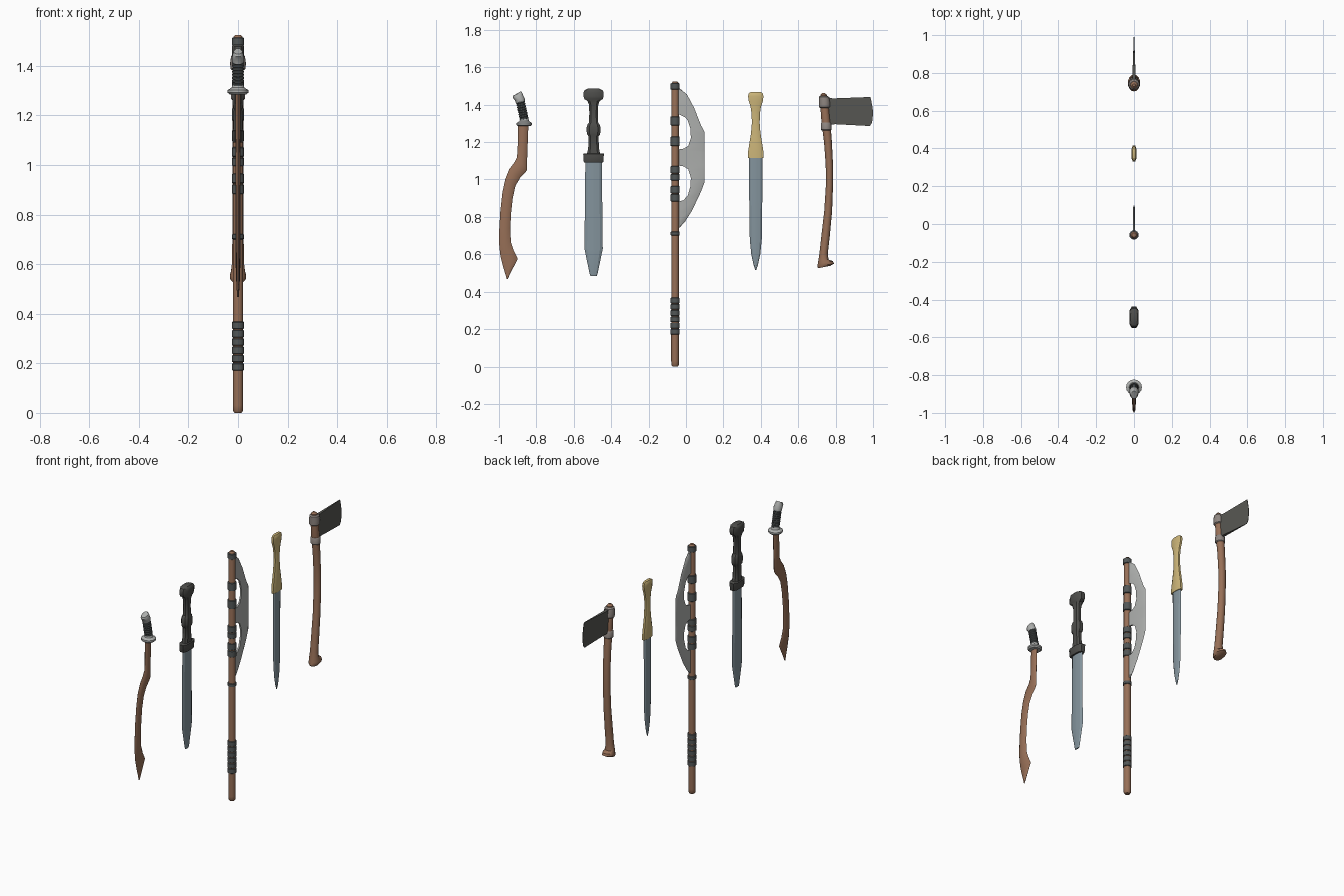
import bpy, bmesh, math


def mat(name, r, g, b):
    m = bpy.data.materials.new(name)
    m.diffuse_color = (r, g, b, 1)
    return m


BROWN = mat("copper brown", 0.31, 0.16, 0.095)
STEEL = mat("blue steel", 0.23, 0.295, 0.335)
SILVER = mat("pale silver", 0.42, 0.43, 0.42)
DARK = mat("dark grey", 0.075, 0.075, 0.07)
BAND = mat("wrap grey", 0.085, 0.095, 0.095)
GOLD = mat("pale gold", 0.60, 0.46, 0.19)
CLASP = mat("warm grey", 0.27, 0.235, 0.215)
IRON = mat("axe iron", 0.095, 0.095, 0.085)

# Cross-sections: u runs across the width, v through the thickness
ROUND = [(math.cos(math.tau * i / 16), math.sin(math.tau * i / 16)) for i in range(16)]
OCT = [(1, .5), (.6, 1), (-.6, 1), (-1, .5), (-1, -.5), (-.6, -1), (.6, -1), (1, -.5)]
BLADE = [(1, 0), (.7, .7), (.15, 1), (-.15, 1), (-.7, .7), (-1, 0),
         (-.7, -.7), (-.15, -1), (.15, -1), (.7, -.7)]
WEDGE = [(1, 0), (.7, 1), (-1, 1), (-1, -1), (.7, -1)]
TAPER = [(1, .1), (-1, 1), (-1, -1), (1, -.1)]


def loft(name, rows, section, material, angle=35):
    """Skin rows of (left y, left z, right y, right z, half thickness)."""
    bm = bmesh.new()
    rings = []
    for ly, lz, ry, rz, hx in rows:
        rings.append([bm.verts.new((v * hx, (ly + ry) / 2 + u * (ry - ly) / 2,
                                    (lz + rz) / 2 + u * (rz - lz) / 2)) for u, v in section])
    n = len(section)
    for a, b in zip(rings, rings[1:]):
        for i in range(n):
            j = (i + 1) % n
            bm.faces.new((a[i], a[j], b[j], b[i]))
    bm.faces.new(rings[0])
    bm.faces.new(rings[-1])
    bmesh.ops.recalc_face_normals(bm, faces=bm.faces)
    me = bpy.data.meshes.new(name)
    bm.to_mesh(me)
    bm.free()
    me.materials.append(material)
    me.shade_smooth()
    me.set_sharp_from_angle(angle=math.radians(angle))
    ob = bpy.data.objects.new(name, me)
    bpy.context.collection.objects.link(ob)
    return ob


def stack(name, rows, section, material, angle=35):
    """Level rows of (z, centre y, half width, half thickness)."""
    return loft(name, [(y - w, z, y + w, z, t) for z, y, w, t in rows], section, material, angle)


# --- Sickle sword: curved copper blade
loft("sickle_blade", [
    (-.897, 1.30, -.842, 1.30, .011), (-.899, 1.19, -.847, 1.17, .011),
    (-.903, 1.12, -.851, 1.05, .011), (-.918, 1.09, -.861, 1.035, .011),
    (-.945, 1.055, -.886, 1.01, .010), (-.967, 1.00, -.912, .965, .010),
    (-.982, .93, -.926, .90, .009), (-.993, .83, -.935, .82, .009),
    (-.999, .73, -.939, .74, .009), (-1.0, .66, -.936, .665, .009),
    (-.993, .595, -.921, .62, .008), (-.980, .54, -.899, .575, .007),
    (-.968, .50, -.928, .52, .006), (-.958, .467, -.954, .467, .003)], BLADE, BROWN)
# Guard disc, tilted wrapped grip and pommel
stack("sickle_guard", [(1.285, -.864, .034, .034), (1.292, -.864, .041, .042),
                       (1.302, -.864, .041, .042), (1.312, -.864, .026, .026),
                       (1.325, -.864, .022, .022)], ROUND, SILVER)
grip = []
for i in range(8):
    for k, r in ((0, .020), (.25, .0235), (.75, .0235)):
        t = (i + k) / 8
        y, z = -.864 - .022 * t, 1.32 + .10 * t
        grip.append((y - r, z - .2 * r, y + r, z + .2 * r, r))
loft("sickle_grip", grip, ROUND, BAND)
loft("sickle_pommel", [(-.908, 1.407, -.861, 1.422, .023), (-.915, 1.425, -.862, 1.432, .025),
                       (-.926, 1.437, -.870, 1.450, .023), (-.924, 1.448, -.877, 1.467, .018),
                       (-.904, 1.459, -.884, 1.471, .011)], ROUND, SILVER)

# --- Broad dagger: blunt steel blade with dark handle
C = -.494
stack("broad_blade", [(1.11, C, .044, .011), (.90, C, .046, .011), (.63, C, .049, .010),
                      (.61, C, .045, .010), (.50, C, .022, .006), (.485, C, .017, .004)],
      BLADE, STEEL, 15)
stack("broad_guard", [(1.09, C, .050, .020), (1.098, C, .053, .024), (1.125, C, .054, .025),
                      (1.137, C, .056, .025), (1.14, C, .048, .022)], OCT, DARK)
stack("broad_grip", [(1.13, C, .037, .020), (1.165, C, .029, .018), (1.23, C, .026, .017),
                     (1.24, C, .034, .021), (1.255, C, .037, .023), (1.28, C, .037, .023),
                     (1.295, C, .032, .021), (1.305, C, .024, .017), (1.36, C, .023, .016),
                     (1.40, C, .025, .017), (1.42, C, .033, .021), (1.43, C, .049, .024),
                     (1.445, C, .054, .025), (1.465, C, .054, .025), (1.478, C, .047, .024),
                     (1.486, C, .030, .018)], OCT, DARK)

# --- Long battle axe: shaft, wraps and bowed two-window blade
S = -.058
stack("long_shaft", [(0, S, .014, .014), (.008, S, .020, .020), (.03, S, .021, .021),
                     (1.50, S, .020, .020), (1.517, S, .018, .018), (1.525, S, .011, .011)],
      ROUND, BROWN)
bands = [(1.48, 1.515), (1.288, 1.338), (1.178, 1.23), (.995, 1.03), (1.033, 1.072),
         (.882, .922), (.926, .966), (.70, .722)]
bands += [(.170 + .0335 * i, .201 + .0335 * i) for i in range(6)]
for i, (lo, hi) in enumerate(bands):
    stack(f"shaft_wrap_{i + 1}", [(lo, S, .020, .020), (lo + .003, S, .0245, .0245),
                                  (hi - .003, S, .0245, .0245), (hi, S, .020, .020)], ROUND, BAND)
edge = [(-.045, 1.488, -.035, 1.488), (-.045, 1.45, .005, 1.455), (-.045, 1.40, .045, 1.38),
        (-.045, 1.352, .068, 1.32), (-.015, 1.345, .08, 1.29), (.010, 1.315, .099, 1.255),
        (.024, 1.27, .1, 1.235), (.026, 1.22, .1, 1.20), (.012, 1.18, .1, 1.17),
        (-.012, 1.165, .1, 1.155), (-.045, 1.160, .1, 1.145),
        (-.045, 1.075, .1, 1.08), (-.012, 1.07, .1, 1.07),
        (.012, 1.055, .1, 1.05), (.026, 1.01, .1, 1.015), (.024, .965, .099, .985),
        (.010, .915, .08, .935), (-.015, .888, .068, .908), (-.045, .883, .06, .892),
        (-.045, .83, .030, .83), (-.045, .78, -.005, .775), (-.045, .742, -.035, .742)]
loft("long_axe_blade", [r + (.005,) for r in edge], WEDGE, SILVER)

# --- Slender dagger: pointed steel blade with flared gold handle
G = .373
stack("slender_blade", [(1.13, G, .036, .010), (.90, G, .035, .010), (.68, G, .032, .009),
                        (.60, G, .024, .008), (.54, G, .011, .005), (.515, G, .002, .002)],
      BLADE, STEEL, 15)
stack("slender_handle", [(1.115, G, .042, .013), (1.15, G, .041, .013), (1.20, G, .033, .013),
                         (1.25, G, .025, .012), (1.30, G, .021, .012), (1.35, G, .022, .012),
                         (1.39, G, .028, .012), (1.42, G, .038, .013), (1.445, G, .041, .013),
                         (1.46, G, .038, .012), (1.467, G, .028, .009)], OCT, GOLD)

# --- Hand axe: curved haft with flared foot
loft("hand_haft", [
    (.728, 1.462, .742, 1.462, .008), (.718, 1.452, .754, 1.452, .018),
    (.717, 1.41, .762, 1.41, .023), (.724, 1.31, .772, 1.31, .023),
    (.738, 1.20, .780, 1.20, .022), (.747, 1.08, .786, 1.08, .022),
    (.748, .97, .786, .97, .022), (.739, .83, .781, .83, .022),
    (.724, .70, .769, .70, .023), (.714, .61, .758, .605, .024),
    (.709, .575, .762, .572, .028), (.705, .55, .786, .563, .033),
    (.702, .535, .791, .55, .033), (.707, .526, .770, .538, .026)], ROUND, BROWN)
# Metal collars and flared axe head
stack("upper_collar", [(1.383, .740, .024, .024), (1.388, .741, .031, .030),
                       (1.41, .741, .031, .032), (1.44, .738, .028, .028),
                       (1.447, .737, .020, .020)], ROUND, CLASP)
stack("lower_collar", [(1.262, .750, .024, .024), (1.267, .750, .028, .028),
                       (1.30, .749, .028, .028), (1.306, .749, .024, .024)], ROUND, CLASP)
loft("hand_axe_head", [
    (.745, 1.432, .985, 1.441, .010), (.745, 1.428, .990, 1.425, .010),
    (.745, 1.395, .998, 1.38, .010), (.745, 1.355, 1.0, 1.35, .010),
    (.75, 1.315, .995, 1.305, .010), (.755, 1.298, .983, 1.286, .010)], TAPER, IRON)
# Top and bottom rims of the head, gently hollowed
for name, z0, dz in (("head_upper_rim", 1.43, -.004), ("head_lower_rim", 1.30, .004)):
    loft(name, [(.76, z0 - .006, .86, z0 - .006 + dz, .010),
                (.76, z0 + .006, .86, z0 + .002 + dz, .010)], TAPER, IRON)
